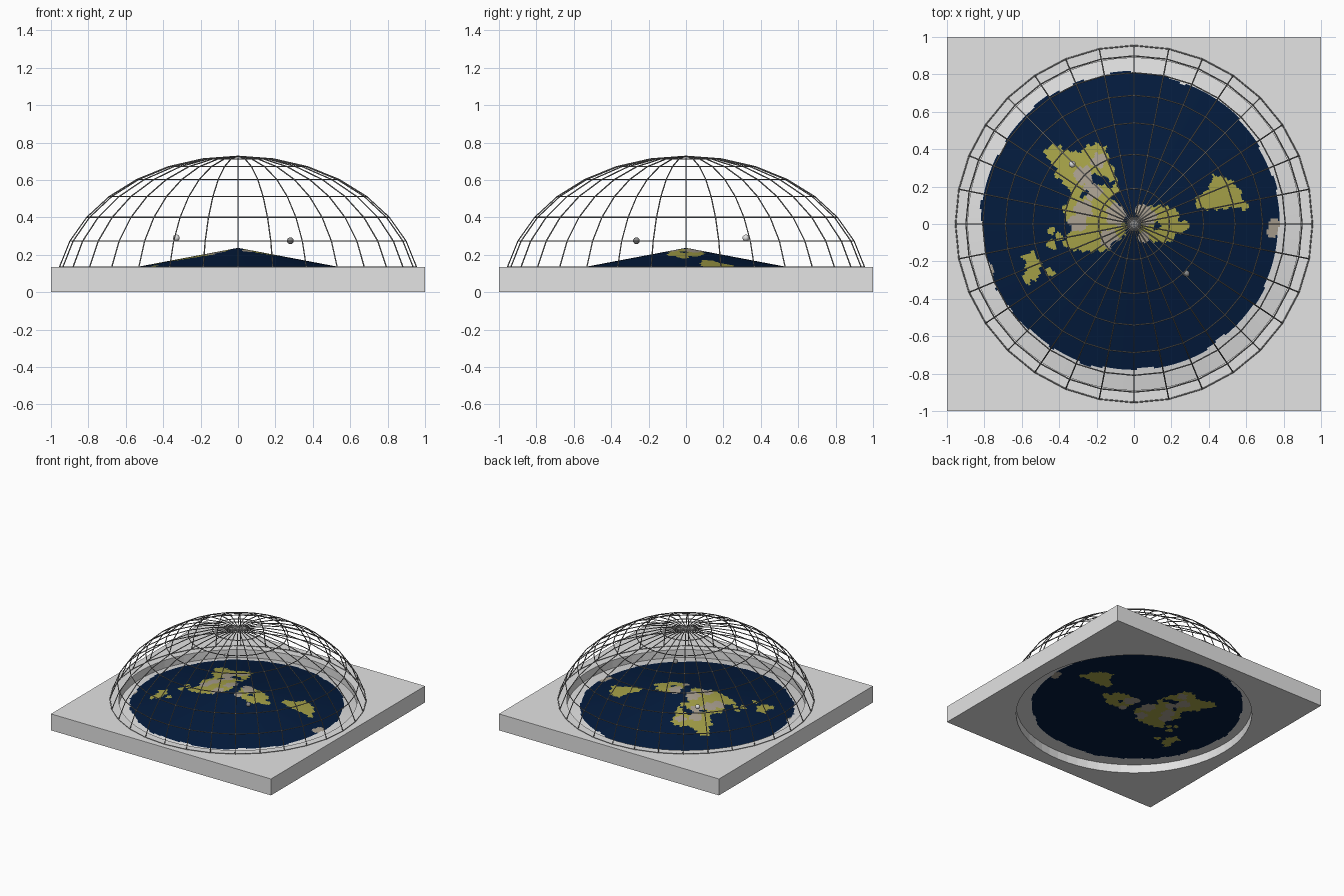
import bpy, bmesh, math

cube = bpy.data.objects.get("Cube")
if cube:
    bpy.data.objects.remove(cube)


def material(name, red, green, blue):
    mat = bpy.data.materials.new(name)
    colour = (red, green, blue, 1)
    mat.diffuse_color = colour
    mat.use_nodes = True
    mat.node_tree.nodes["Principled BSDF"].inputs["Base Color"].default_value = colour
    return mat


stone = material("pale stone", .77, .77, .77)
ice = material("ice white", .75, .75, .75)
ocean = material("deep ocean blue", .001, .011, .047)
grass = material("olive land", .38, .36, .065)
desert = material("grey tan land", .40, .35, .28)
wire = material("grey wire", .25, .25, .25)
silver = material("light silver", .75, .75, .75)
dull = material("dull grey", .25, .25, .25)


def add_object(data, name, materials):
    obj = bpy.data.objects.new(name, data)
    bpy.context.collection.objects.link(obj)
    for mat in materials:
        data.materials.append(mat)
    return obj


def finish(bm, name, materials, smooth=False):
    """Turn a bmesh into a named object with its materials."""
    mesh = bpy.data.meshes.new(name)
    bm.to_mesh(mesh)
    bm.free()
    if smooth:
        mesh.shade_smooth()
    return add_object(mesh, name, materials)


HOLE = .888
SLAB_TOP = .135

# Square slab with a round opening: four loops joined all the way round
bm = bmesh.new()
steps = 64
loops = [[] for _ in range(4)]
for i in range(steps):
    angle = math.tau * i / steps
    c, s = math.cos(angle), math.sin(angle)
    edge = 1 / max(abs(c), abs(s))
    corners = ((HOLE, 0), (HOLE, SLAB_TOP), (edge, SLAB_TOP), (edge, 0))
    for loop, (radius, z) in zip(loops, corners):
        loop.append(bm.verts.new((c * radius, s * radius, z)))
for k in range(4):
    a, b = loops[k], loops[(k + 1) % 4]
    for i in range(steps):
        j = (i + 1) % steps
        bm.faces.new((a[i], a[j], b[j], b[i]))
bmesh.ops.recalc_face_normals(bm, faces=bm.faces)
finish(bm, "base_slab", [stone])

# Coastlines in hundredths of a unit
LAND = {
    "old_world": [(-48, 39), (-44, 43), (-36, 40), (-29, 38), (-25, 42), (-20, 43),
                  (-15, 41), (-14, 36), (-10, 27), (-8, 19), (-12, 13), (-5, 8),
                  (-4, -6), (-10, -9), (-14, -14), (-26, -15), (-36, -13), (-38, -9),
                  (-33, -4), (-37, 4), (-38, 10), (-33, 14), (-36, 21), (-42, 25),
                  (-42, 31), (-47, 36)],
    "north": [(2, 3), (7, 9), (14, 10), (23, 8), (24, 2), (30, 1), (28, -4),
              (22, -6), (19, -10), (8, -9), (3, -4)],
    "south": [(32, 9), (34, 15), (40, 19), (43, 27), (48, 25), (55, 21), (58, 14),
              (63, 7), (55, 9), (48, 8), (40, 8)],
    "island": [(-60, -18), (-57, -15), (-53, -15), (-51, -20), (-49, -22), (-52, -30),
               (-58, -32), (-60, -28), (-57, -24)],
}
# Round patches: x, y, radius
ISLETS = [(-44, -4, 2), (-44, -11, 2.5), (-45, -26, 2.5), (-40, -7, 2)]
SEAS = [(-20, 24, 3), (-16, 23, 2.5), (-12, 21, 2), (-27, 16, 2), (12, -1, 2)]
DRY = [(-19, 34, 4), (-27, 26, 5), (-22, 18, 5), (-30, 1, 5), (-13, -8, 5),
       (-9, 5, 6), (7, 4, 5), (-27, 8, 5)]
POLAR = [(75, 0, 3), (74, -4, 3), (-78, -25, 3.5), (4, 7, 3.5), (5, -7, 3)]


def in_patch(x, y, patches):
    return any(math.hypot(x - px, y - py) < r for px, py, r in patches)


def in_outline(x, y, points):
    inside = False
    for (ax, ay), (bx, by) in zip(points, points[1:] + points[:1]):
        if (ay > y) != (by > y) and x < ax + (y - ay) * (bx - ax) / (by - ay):
            inside = not inside
    return inside


def ground(x, y):
    """Material slot of the map at a point."""
    angle = math.atan2(y, x)
    ragged = .5 * math.sin(9 * angle) + .4 * math.sin(23 * angle + 1)
    if math.hypot(x + 2, y - 1.5) > 79.5 + ragged:
        return 0
    if in_patch(x, y, POLAR):
        return 3
    x += .7 * math.sin(y)
    y += .7 * math.sin(x * 1.3)
    if in_patch(x, y, SEAS):
        return 1
    if any(in_outline(x, y, points) for points in LAND.values()):
        return 3 if in_patch(x, y, DRY) else 2
    return 2 if in_patch(x, y, ISLETS) else 1


def map_sheet(name, middle, rim, smooth):
    """Round sheet carrying the map, divided so the coasts follow its faces."""
    bm = bmesh.new()
    rings, sectors = 90, 320
    rows = []
    for k in range(1, rings + 1):
        r = HOLE * k / rings
        z = middle + (rim - middle) * k / rings
        rows.append([bm.verts.new((r * math.cos(math.tau * i / sectors),
                                   r * math.sin(math.tau * i / sectors), z))
                     for i in range(sectors)])
    tip = bm.verts.new((0, 0, middle))
    for i in range(sectors):
        j = (i + 1) % sectors
        bm.faces.new((tip, rows[0][i], rows[0][j]))
        for a, b in zip(rows, rows[1:]):
            bm.faces.new((a[i], b[i], b[j], a[j]))
    for face in bm.faces:
        centre = face.calc_center_median() * 100
        face.material_index = ground(centre.x, centre.y)
    if middle == rim:
        bmesh.ops.reverse_faces(bm, faces=bm.faces)
    finish(bm, name, [ice, ocean, grass, desert], smooth)


# Shallow cone on top, flat disc beneath
RIM = .069
map_sheet("map_cone", .237, RIM, True)
map_sheet("map_underside", RIM, RIM, False)

# Wire dome: rings and meridians of a flattened sphere as thin tubes
dome = bpy.data.curves.new("wire_dome", "CURVE")
dome.dimensions = "3D"
dome.bevel_depth = .0035
dome.bevel_resolution = 1
spokes = 32
levels = [math.pi / 2 * k / 8 for k in range(1, 9)]


def dome_point(level, i):
    turn = math.tau * i / spokes
    flat = .973 * math.cos(level)
    return flat * math.cos(turn), flat * math.sin(turn), .735 * math.sin(level) - .008


def tube(points, closed):
    spline = dome.splines.new("POLY")
    spline.points.add(len(points) - 1)
    for target, point in zip(spline.points, points):
        target.co = (*point, 1)
    spline.use_cyclic_u = closed


for i in range(spokes):
    tube([dome_point(level, i) for level in levels], False)
for level in levels[:-1]:
    tube([dome_point(level, i) for i in range(spokes)], True)
add_object(dome, "wire_dome", [wire])

# Two small globes floating over the map
for name, place, mat in (("bright_globe", (-.33, .32, .29), silver),
                         ("dim_globe", (.28, -.265, .275), dull)):
    bm = bmesh.new()
    bmesh.ops.create_uvsphere(bm, u_segments=24, v_segments=12, radius=.018)
    finish(bm, name, [mat], smooth=True).location = place
